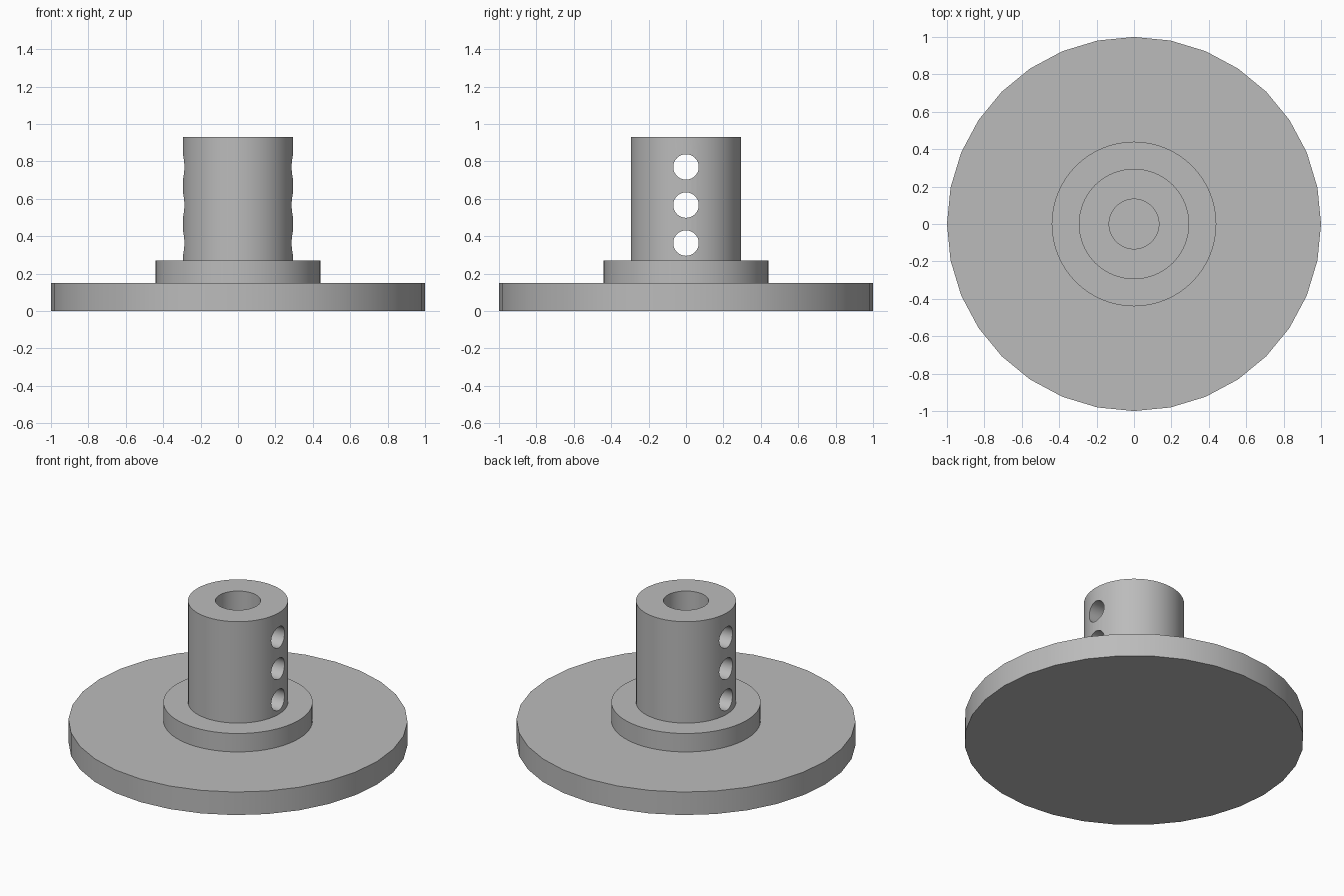
import bpy
import bmesh
import math
from mathutils import Matrix

cube = bpy.data.objects.get("Cube")
if cube:
    bpy.data.objects.remove(cube, do_unlink=True)

grey = bpy.data.materials.new("plain grey")
grey.use_nodes = True
colour = (0.5, 0.5, 0.5, 1)
grey.diffuse_color = colour
grey.node_tree.nodes["Principled BSDF"].inputs["Base Color"].default_value = colour

BASE_TOP, COLLAR_TOP, TUBE_TOP = 0.15, 0.27, 0.93
BORE, TUBE, COLLAR = 0.133, 0.295, 0.44


def make_object(name, bm):
    bmesh.ops.recalc_face_normals(bm, faces=bm.faces)
    mesh = bpy.data.meshes.new(name)
    bm.to_mesh(mesh)
    bm.free()
    mesh.materials.append(grey)
    obj = bpy.data.objects.new(name, mesh)
    bpy.context.collection.objects.link(obj)
    return obj


def cylinder(name, radius, depth, sides, matrix):
    bm = bmesh.new()
    bmesh.ops.create_cone(bm, cap_ends=True, segments=sides, radius1=radius,
                          radius2=radius, depth=depth, matrix=matrix)
    return make_object(name, bm)


def lathe(name, profile, sides):
    """Revolve a closed (radius, height) outline around z."""
    bm = bmesh.new()
    verts = [bm.verts.new((r, 0, z)) for r, z in profile]
    edges = [bm.edges.new((verts[i - 1], verts[i])) for i in range(len(verts))]
    bmesh.ops.spin(bm, geom=verts + edges, cent=(0, 0, 0), axis=(0, 0, 1),
                   angle=math.tau, steps=sides, use_merge=True)
    bmesh.ops.remove_doubles(bm, verts=bm.verts, dist=0.0001)
    return make_object(name, bm)


# Broad round base plate
base = cylinder("base_plate", 1, BASE_TOP, 32,
                Matrix.Translation((0, 0, BASE_TOP / 2)))

# Stepped hub: collar and tube with a central bore
hub = lathe("hub", [(BORE, BASE_TOP), (COLLAR, BASE_TOP), (COLLAR, COLLAR_TOP),
                    (TUBE, COLLAR_TOP), (TUBE, TUBE_TOP), (BORE, TUBE_TOP)], 64)

# Three cross holes running side to side through the tube
for z in (0.363, 0.566, 0.77):
    cutter = cylinder("hole_cutter", 0.068, 1, 48,
                      Matrix.Translation((0, 0, z)) @ Matrix.Rotation(math.pi / 2, 4, "Y"))
    cutter.hide_render = True
    cut = hub.modifiers.new("cross_hole", "BOOLEAN")
    cut.operation = "DIFFERENCE"
    cut.solver = "EXACT"
    cut.object = cutter
    bpy.context.view_layer.objects.active = hub
    bpy.ops.object.modifier_apply(modifier=cut.name)
    bpy.data.objects.remove(cutter, do_unlink=True)

# Smooth round walls, crisp rims
bpy.ops.object.select_all(action="DESELECT")
for obj in (base, hub):
    obj.select_set(True)
bpy.context.view_layer.objects.active = hub
bpy.ops.object.shade_smooth_by_angle(angle=math.radians(30))
